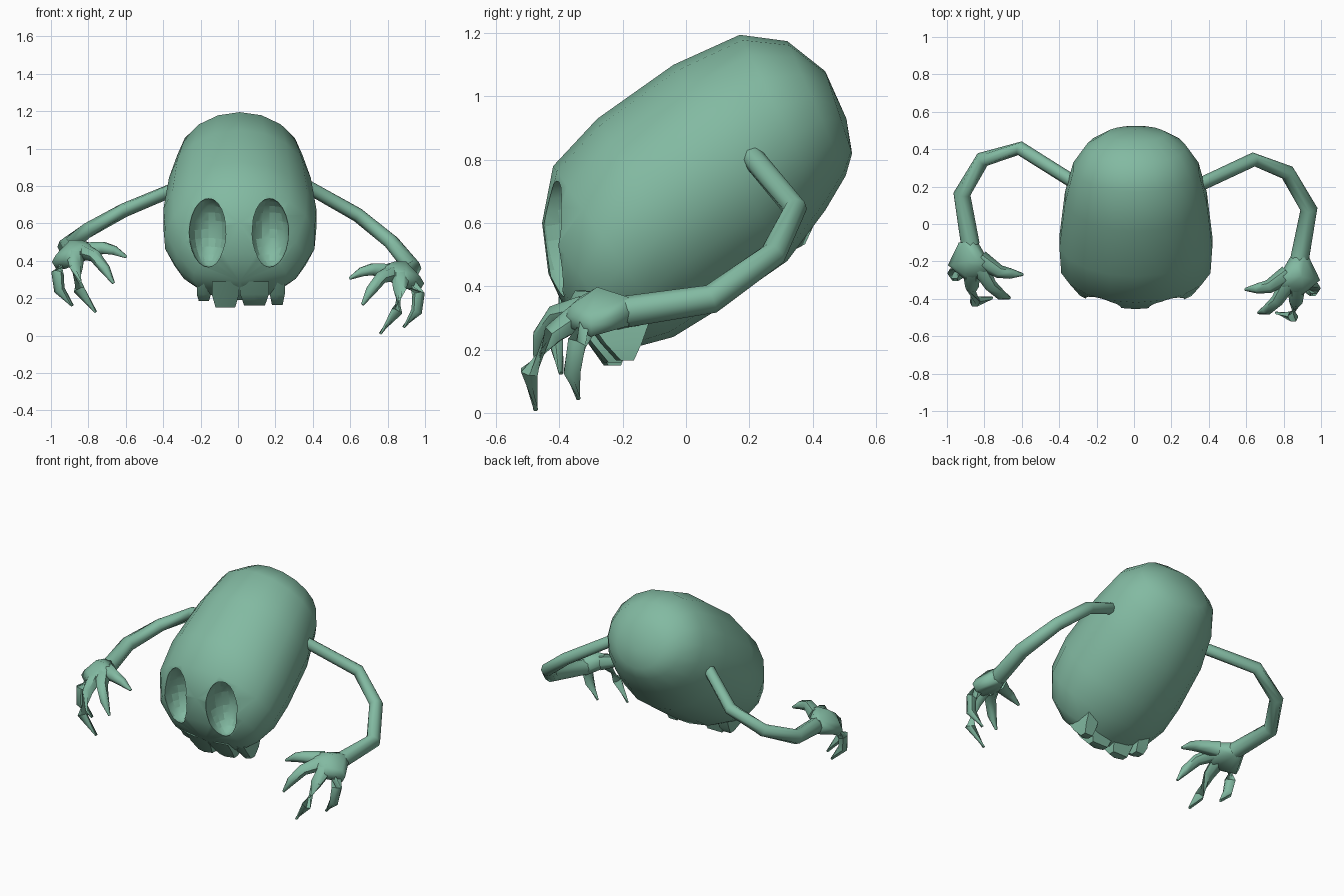
import bpy, bmesh, math
from mathutils import Vector

if "Cube" in bpy.data.objects:
    bpy.data.objects.remove(bpy.data.objects["Cube"])

skin = bpy.data.materials.new("pale_green")
skin.diffuse_color = (0.225, 0.49, 0.36, 1)
skin.use_nodes = True
skin.node_tree.nodes["Principled BSDF"].inputs["Base Color"].default_value = skin.diffuse_color


def finish(name, bm, angle=50):
    bmesh.ops.recalc_face_normals(bm, faces=bm.faces)
    me = bpy.data.meshes.new(name)
    bm.to_mesh(me)
    bm.free()
    ob = bpy.data.objects.new(name, me)
    bpy.context.collection.objects.link(ob)
    me.materials.append(skin)
    smooth(ob, angle)
    return ob


def smooth(ob, angle):
    bpy.ops.object.select_all(action='DESELECT')
    ob.select_set(True)
    bpy.context.view_layer.objects.active = ob
    bpy.ops.object.shade_smooth_by_angle(angle=math.radians(angle))


def bridge(bm, rings):
    n = len(rings[0])
    for a, b in zip(rings, rings[1:]):
        for i in range(n):
            j = (i + 1) % n
            bm.faces.new((a[i], a[j], b[j], b[i]))


def tube(bm, pts, radii, n=6):
    """Tapered tube along a path, with mitred bends."""
    pts = [Vector(p) for p in pts]
    rings = []
    for k, (p, r) in enumerate(zip(pts, radii)):
        t = (pts[min(k + 1, len(pts) - 1)] - pts[max(k - 1, 0)]).normalized()
        up = Vector((0, 0, 1)) if abs(t.z) < 0.85 else Vector((0, 1, 0))
        u = t.cross(up).normalized()
        v = u.cross(t)
        rings.append([bm.verts.new(p + r * (u * math.cos(a) + v * math.sin(a)))
                      for a in (2 * math.pi * i / n for i in range(n))])
    bridge(bm, rings)
    bm.faces.new(rings[0])
    bm.faces.new(rings[-1])


# Body: elliptical rings between an upper and a lower profile (y, z, y, z, half width)
stations = [
    (0.44, 1.08, 0.525, 0.82, 0.16), (0.32, 1.175, 0.505, 0.75, 0.265),
    (0.17, 1.195, 0.44, 0.64, 0.34), (-0.04, 1.10, 0.32, 0.48, 0.385),
    (-0.28, 0.93, 0.09, 0.32, 0.415), (-0.42, 0.78, -0.04, 0.24, 0.405),
    (-0.455, 0.60, -0.17, 0.205, 0.345), (-0.435, 0.44, -0.23, 0.19, 0.25)]
bm = bmesh.new()
N = 18
rings = []
for ty, tz, by, bz, w in stations:
    ring = []
    for i in range(N):
        a = 2 * math.pi * i / N
        c, s = math.cos(a), math.sin(a)
        ring.append(bm.verts.new((0.01 + w * s, (ty + by) / 2 + c * (ty - by) / 2,
                                  (tz + bz) / 2 + c * (tz - bz) / 2)))
    rings.append(ring)
bridge(bm, rings)
for ring, pole in ((rings[0], (0.01, 0.507, 0.93)), (rings[-1], (0.01, -0.365, 0.29))):
    p = bm.verts.new(pole)
    for i in range(N):
        bm.faces.new((ring[i], ring[(i + 1) % N], p))
body = finish("body", bm)

# Eye sockets: two tilted ellipsoids carved from the face
for side in (-1, 1):
    bpy.ops.mesh.primitive_uv_sphere_add(segments=16, ring_count=12,
                                         location=(0.005 + side * 0.163, -0.39, 0.55))
    cutter = bpy.context.object
    cutter.scale = (0.104, 0.125, 0.185)
    cutter.rotation_euler = (0.16, 0, 0)
    cutter.data.materials.append(skin)
    mod = body.modifiers.new("socket", 'BOOLEAN')
    mod.operation = 'DIFFERENCE'
    mod.solver = 'EXACT'
    mod.object = cutter
    bpy.context.view_layer.objects.active = body
    bpy.ops.object.modifier_apply(modifier=mod.name)
    bpy.data.objects.remove(cutter)
smooth(body, 50)

# Teeth: tapered blocks along the jaw (left x, right x, front y, tip z)
bm = bmesh.new()
for x0, x1, y, tip in ((-0.22, -0.145, -0.25, 0.185), (-0.14, 0.005, -0.29, 0.15),
                       (0.012, 0.165, -0.29, 0.16), (0.17, 0.25, -0.25, 0.165)):
    levels = []
    for z, f, dy in ((0.29, 1.0, -0.07), (0.22, 1.0, -0.02), (tip, 0.72, 0.03)):
        m, h = (x0 + x1) / 2, (x1 - x0) / 2 * f
        levels.append([bm.verts.new(c) for c in (
            (m - h, y + dy + 0.015, z), (m, y + dy, z), (m + h, y + dy + 0.015, z),
            (m + h, y + 0.10 - dy / 2, z), (m - h, y + 0.10 - dy / 2, z))])
    bridge(bm, levels)
    bm.faces.new(levels[0])
    bm.faces.new(levels[-1])
finish("teeth", bm)

# Arms: bent tubes from the back of the body to the wrists
arms = {
    "right_arm": [(0.33, 0.20, 0.82), (0.64, 0.345, 0.645), (0.82, 0.275, 0.50),
                  (0.935, 0.08, 0.36), (0.885, -0.19, 0.32)],
    "left_arm": [(-0.30, 0.21, 0.80), (-0.61, 0.405, 0.67), (-0.81, 0.345, 0.56),
                 (-0.92, 0.16, 0.475), (-0.875, -0.11, 0.435)]}
for name, path in arms.items():
    bm = bmesh.new()
    tube(bm, path, (0.036, 0.038, 0.042, 0.046, 0.050), 8)
    finish(name, bm)

# Hands: a hulled palm with a thumb and three curled fingers
fingers = [
    ([(0.82, -0.27, 0.34), (0.72, -0.335, 0.355), (0.66, -0.345, 0.34), (0.595, -0.35, 0.305)],
     (0.05, 0.036, 0.028, 0.008)),
    ([(0.82, -0.32, 0.33), (0.765, -0.41, 0.31), (0.71, -0.46, 0.24), (0.665, -0.475, 0.165)],
     (0.045, 0.034, 0.028, 0.008)),
    ([(0.87, -0.32, 0.32), (0.865, -0.42, 0.25), (0.85, -0.495, 0.13), (0.76, -0.475, 0.01)],
     (0.05, 0.036, 0.031, 0.008)),
    ([(0.92, -0.29, 0.30), (0.965, -0.345, 0.22), (0.955, -0.36, 0.13), (0.885, -0.34, 0.045)],
     (0.05, 0.034, 0.030, 0.008))]
palm = [(0.885, -0.18, 0.32, 0.052), (0.82, -0.28, 0.345, 0.045), (0.81, -0.33, 0.335, 0.04),
        (0.88, -0.36, 0.305, 0.045), (0.95, -0.30, 0.28, 0.045), (0.87, -0.28, 0.35, 0.055)]
for name, side, shift in (("right_hand", 1, Vector((0, 0, 0))),
                          ("left_hand", -1, Vector((0, 0.08, 0.115)))):
    def place(p):
        return Vector((side * p[0], p[1], p[2])) + shift
    bm = bmesh.new()
    for x, y, z, r in palm:
        for ix in range(6):
            a = ix * math.pi / 3
            bm.verts.new(place((x + r * math.cos(a), y, z + r * math.sin(a))))
        bm.verts.new(place((x, y - r * 0.7, z)))
    hull = bmesh.ops.convex_hull(bm, input=bm.verts)
    loose = [v for v in bm.verts if not v.link_faces]
    bmesh.ops.delete(bm, geom=loose, context='VERTS')
    for path, radii in fingers:
        tube(bm, [place(p) for p in path], radii)
    finish(name, bm, 60)
